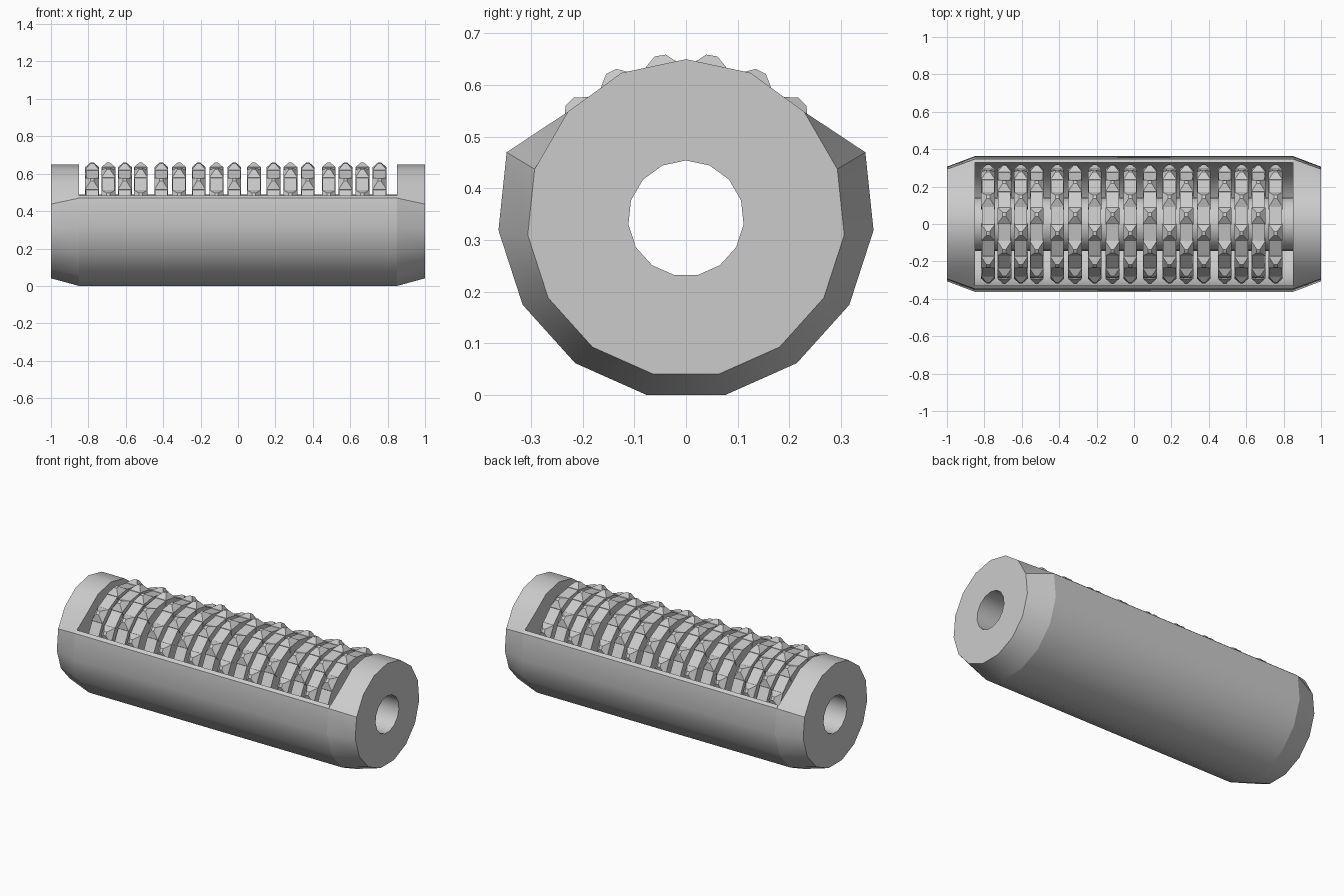
import bpy, bmesh, math

if "Cube" in bpy.data.objects:
    bpy.data.objects.remove(bpy.data.objects["Cube"])

CZ = 0.342          # axle height
SIDES = 15


def polar(r, deg, cz=CZ):
    a = math.radians(deg)
    return (r * math.sin(a), cz + r * math.cos(a))


def finish(name, bm, smooth=True):
    bmesh.ops.recalc_face_normals(bm, faces=bm.faces)
    me = bpy.data.meshes.new(name)
    bm.to_mesh(me)
    bm.free()
    ob = bpy.data.objects.new(name, me)
    bpy.context.collection.objects.link(ob)
    if smooth:
        bpy.ops.object.select_all(action='DESELECT')
        ob.select_set(True)
        bpy.context.view_layer.objects.active = ob
        bpy.ops.object.shade_smooth_by_angle(angle=math.radians(30))
    return ob


def loft(bm, rings, closed=True):
    """Skin a list of (x, [(y, z), ...]) rings; closed joins last to first."""
    vs = [[bm.verts.new((x, y, z)) for y, z in pts] for x, pts in rings]
    n = len(vs[0])
    for i in range(len(vs) if closed else len(vs) - 1):
        a, b = vs[i], vs[(i + 1) % len(vs)]
        for j in range(n):
            k = (j + 1) % n
            bm.faces.new((a[j], a[k], b[k], b[j]))


def ring(r, n=SIDES):
    return [polar(r, 360 / n * k) for k in range(n)]


bore = ring(0.112)
end_face = ring(0.308)

# Shoulder outline: full width below, trimmed flush with the end face on top
shoulder = []
for k in range(SIDES):
    a = 24 * k
    shoulder.append(polar(0.365, a, 0.357) if 72 <= a <= 288 else polar(0.308, a))

# Tapered end caps with the axle bore
for side, name in ((-1, "end_cap_left"), (1, "end_cap_right")):
    bm = bmesh.new()
    loft(bm, [(side * 0.995, bore), (side * 0.995, end_face),
              (side * 0.85, shoulder), (side * 0.85, bore)])
    # pull the cap out to full length
    for v in bm.verts:
        if abs(v.co.x) > 0.9:
            v.co.x = side
    finish(name, bm)

# Open-topped housing shell between the caps
outer = [polar(0.365, 72 + 24 * k, 0.357) for k in range(10)]
inner = [polar(0.335, 72 + 24 * k, 0.357) for k in range(10)]
inner[0], inner[-1] = (0.33, 0.484), (-0.33, 0.484)
bm = bmesh.new()
profile = outer + inner[::-1]
loft(bm, [(-0.85, profile), (0.85, profile)], closed=False)
finish("housing_shell", bm)

# Hollow core tube
bm = bmesh.new()
loft(bm, [(-0.85, bore), (-0.85, ring(0.146)), (0.85, ring(0.146)), (0.85, bore)])
finish("core_tube", bm)


# Massage wheel: 20-sided disc with a stud on every second facet
def wheel(name, x, phase):
    bm = bmesh.new()
    w, r, n = 0.034, 0.29, 20
    loft(bm, [(x - w, ring(0.135, n)), (x - w, ring(r, n)),
              (x + w, ring(r, n)), (x + w, ring(0.135, n))])
    flat = r * math.cos(math.radians(9))
    for k in range(10):
        a = math.radians(9 + 18 * phase + 36 * k)
        s, c = math.sin(a), math.cos(a)
        levels = []
        for hw, hl, h in ((0.037, 0.044, flat - 0.03), (0.037, 0.044, flat + 0.003),
                          (0.009, 0.011, 0.319)):
            levels.append([bm.verts.new((x + dx * hw, h * s + dl * hl * c,
                                         CZ + h * c - dl * hl * s))
                           for dx, dl in ((-1, -1), (1, -1), (1, 1), (-1, 1))])
        for lo, hi in zip(levels, levels[1:]):
            for j in range(4):
                i = (j + 1) % 4
                bm.faces.new((lo[j], lo[i], hi[i], hi[j]))
        bm.faces.new(levels[0][::-1])
        bm.faces.new(levels[-1])
    finish(name, bm, smooth=False)


columns = (-0.78, -0.693, -0.605, -0.52, -0.41, -0.315, -0.21, -0.115, -0.02,
           0.085, 0.19, 0.28, 0.373, 0.485, 0.575, 0.665, 0.757)
for i, x in enumerate(columns):
    wheel(f"studded_wheel_{i + 1}", x, 1 - i % 2)
